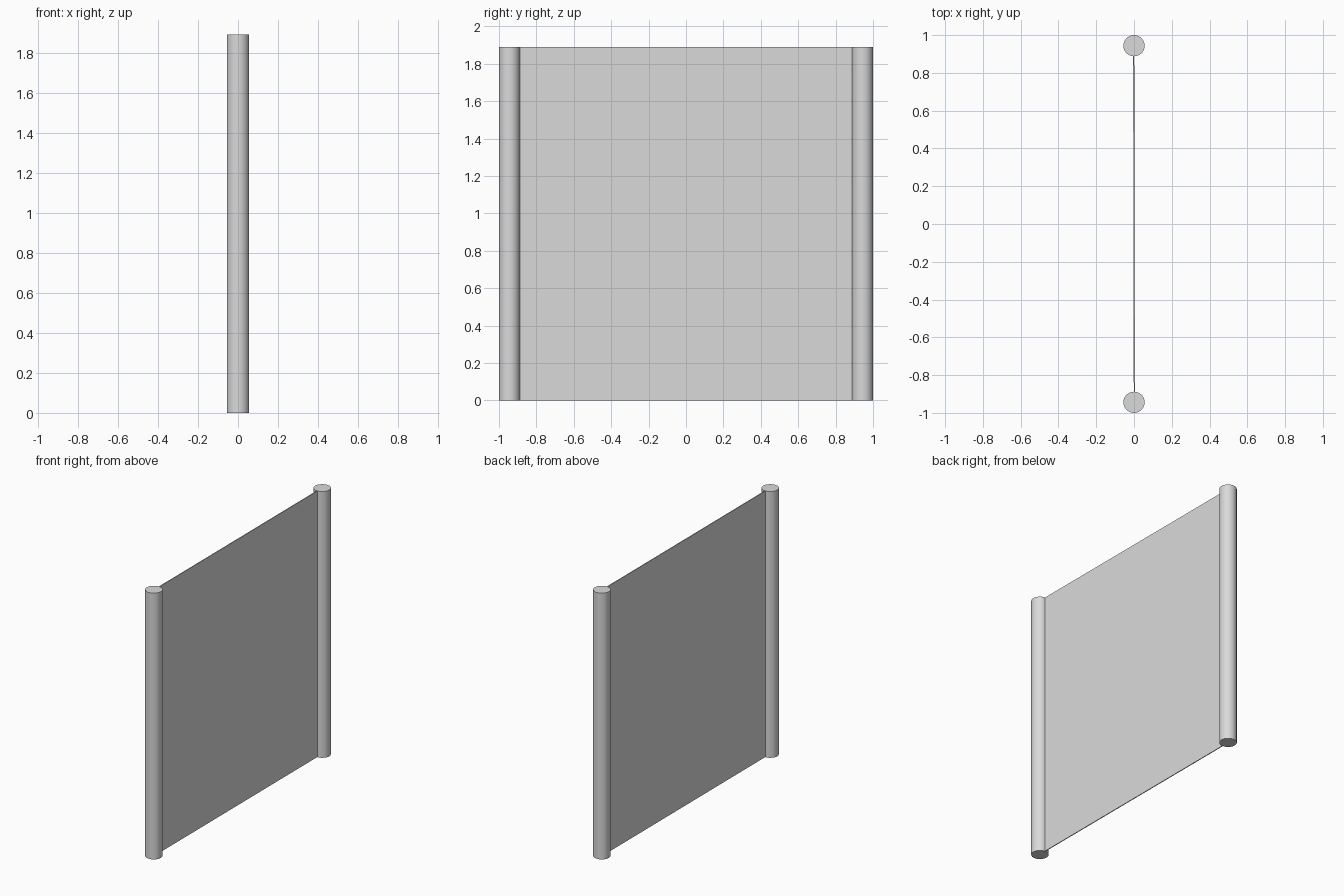
import bpy
import math

cube = bpy.data.objects.get("Cube")
if cube:
    bpy.data.objects.remove(cube, do_unlink=True)

HEIGHT = 1.89
RADIUS = 0.056
POST_Y = 1 - RADIUS

# Single plain grey
grey = bpy.data.materials.new("light_grey")
grey.use_nodes = True
colour = (0.7, 0.7, 0.7, 1)
grey.diffuse_color = colour
grey.node_tree.nodes["Principled BSDF"].inputs["Base Color"].default_value = colour


def finish(name):
    obj = bpy.context.object
    obj.name = name
    obj.data.materials.append(grey)
    return obj


# Round end posts
for name, side in (("front_post", -1), ("back_post", 1)):
    bpy.ops.mesh.primitive_cylinder_add(
        vertices=48, radius=RADIUS, depth=HEIGHT,
        location=(0, side * POST_Y, HEIGHT / 2))
    finish(name)
    bpy.ops.object.shade_smooth_by_angle(angle=math.radians(30))

# Thin panel spanning the posts, very slightly skewed
bpy.ops.mesh.primitive_cube_add(size=1, location=(0, 0, HEIGHT / 2))
panel = finish("panel")
panel.scale = (0.006, 2 * POST_Y, HEIGHT - 0.002)
panel.rotation_euler.z = 0.002
